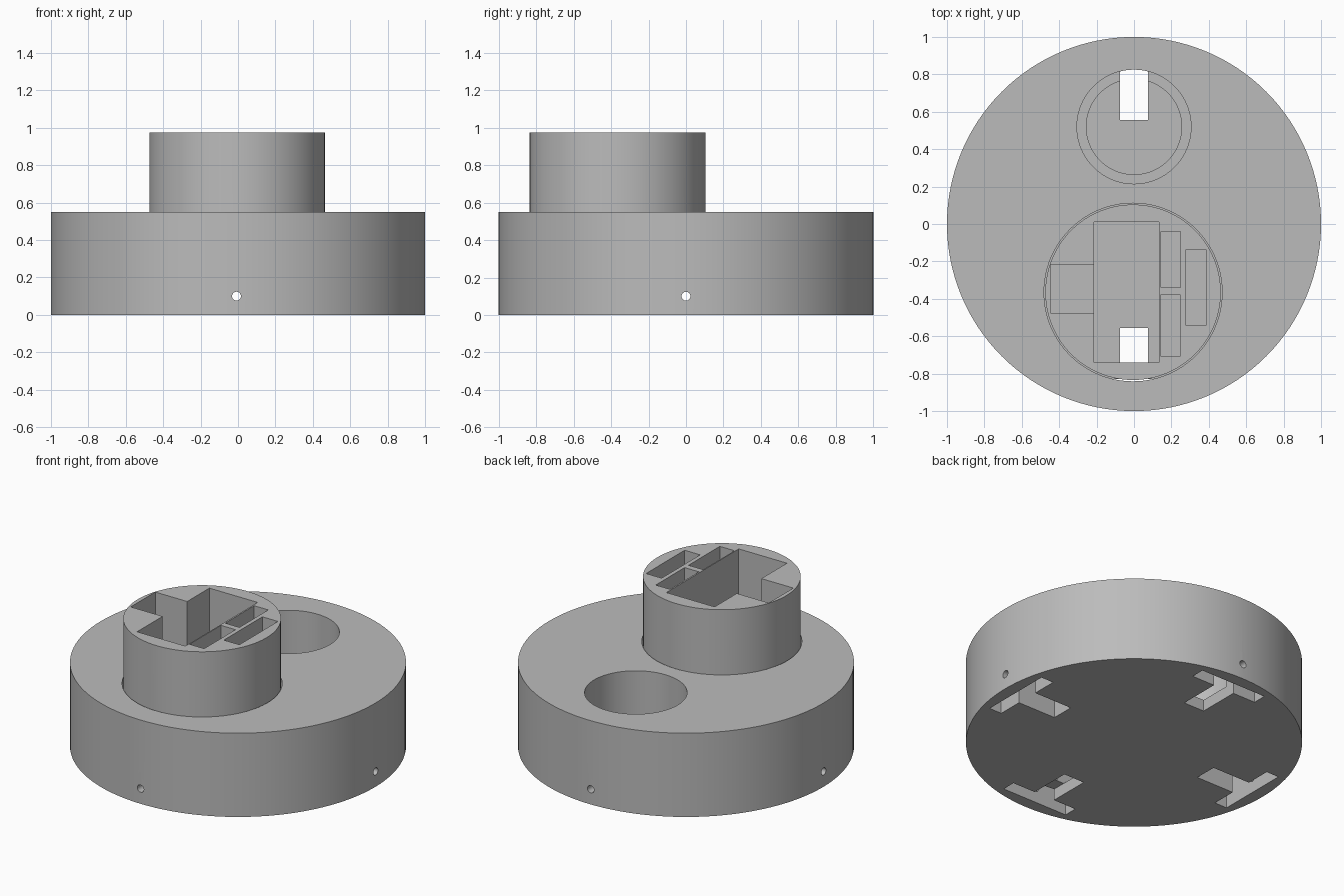
import bpy
import math

cube = bpy.data.objects.get("Cube")
if cube:
    bpy.data.objects.remove(cube, do_unlink=True)

grey = bpy.data.materials.new("plain_grey")
grey.use_nodes = True
colour = (0.5, 0.5, 0.5, 1)
grey.diffuse_color = colour
grey.node_tree.nodes["Principled BSDF"].inputs["Base Color"].default_value = colour


def cylinder(name, x, y, radius, z0, z1, sides=128):
    bpy.ops.mesh.primitive_cylinder_add(vertices=sides, radius=radius, depth=z1 - z0,
                                        location=(x, y, (z0 + z1) / 2))
    ob = bpy.context.object
    ob.name = name
    bpy.ops.object.transform_apply(location=True, rotation=True, scale=True)
    return ob


def box(name, x0, x1, y0, y1, z0, z1):
    bpy.ops.mesh.primitive_cube_add(size=1, location=((x0 + x1) / 2, (y0 + y1) / 2, (z0 + z1) / 2))
    ob = bpy.context.object
    ob.name = name
    ob.scale = (x1 - x0, y1 - y0, z1 - z0)
    bpy.ops.object.transform_apply(location=True, rotation=True, scale=True)
    return ob


def cut(target, cutter):
    cutter.hide_render = True
    mod = target.modifiers.new("cut", 'BOOLEAN')
    mod.operation = 'DIFFERENCE'
    mod.solver = 'EXACT'
    mod.object = cutter
    bpy.context.view_layer.objects.active = target
    bpy.ops.object.modifier_apply(modifier=mod.name)
    bpy.data.objects.remove(cutter, do_unlink=True)


def rotate_z(ob, angle):
    ob.rotation_euler = (0, 0, angle)
    return ob


def drill(target):
    # Two crossed round channels near the bottom
    for axis in range(2):
        rod = cylinder("drill", 0, 0, 0.024, -1.2, 1.2, 16)
        rod.rotation_euler = (math.pi / 2, 0, axis * math.pi / 2)
        rod.location = (-0.008 * (1 - axis), 0, 0.1)
        cut(target, rod)


FLOOR, POCKET_TOP = 0.075, 0.2
TX, TY = -0.005, -0.365

# Round base with two wells
base = cylinder("round_base", 0, 0, 1, 0, 0.55)
cut(base, cylinder("tower_well", TX, TY, 0.476, FLOOR, 0.7))
cut(base, cylinder("cup_well", 0, 0.52, 0.305, 0.17, 0.7))
cut(base, cylinder("cup_well_floor", 0, 0.52, 0.255, FLOOR, 0.4))

# T-shaped foot pockets on four sides
for i in range(4):
    turn = i * math.pi / 2
    cut(base, rotate_z(box("stem", -0.075, 0.075, 0.555, 0.87, -0.1, POCKET_TOP), turn))
    cut(base, rotate_z(box("bar", -0.24, 0.24, 0.83, 0.92, -0.1, POCKET_TOP), turn))
drill(base)

# Tower insert with compartments
tower = cylinder("tower_insert", TX, TY, 0.469, FLOOR, 0.975)
compartments = [
    (-0.215, 0.135, -0.74, 0.01, -0.1),
    (-0.447, -0.2, -0.475, -0.22, 0.4),
    (0.145, 0.248, -0.34, -0.04, 0.4),
    (0.142, 0.248, -0.705, -0.38, 0.4),
    (0.275, 0.388, -0.54, -0.14, 0.4),
]
for x0, x1, y0, y1, z0 in compartments:
    cut(tower, box("compartment", x0, x1, y0, y1, z0, 1.2))
drill(tower)

for ob in (base, tower):
    ob.data.materials.clear()
    ob.data.materials.append(grey)
    bpy.ops.object.select_all(action='DESELECT')
    ob.select_set(True)
    bpy.context.view_layer.objects.active = ob
    bpy.ops.object.shade_smooth_by_angle(angle=math.radians(30))
